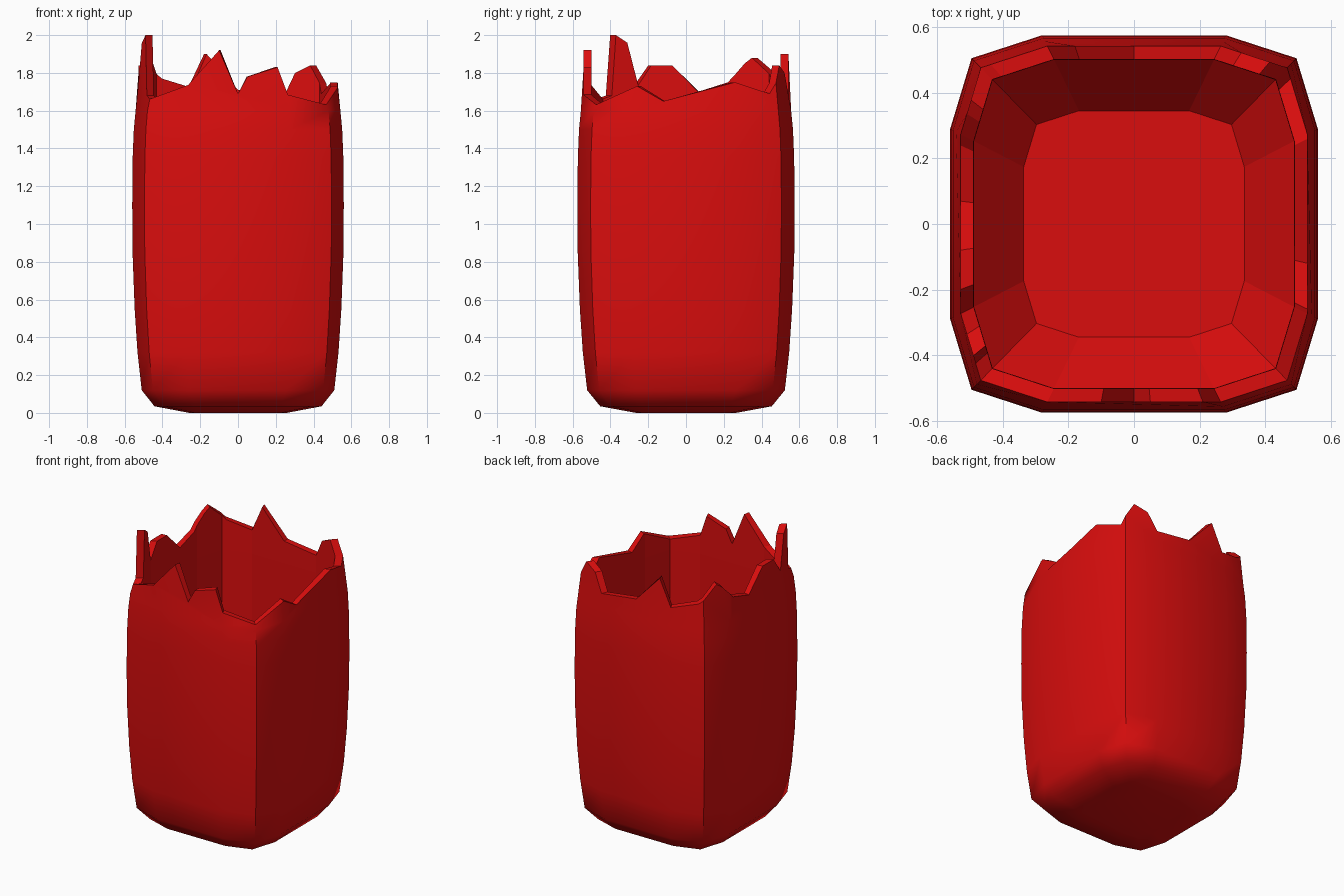
import bpy
import bmesh
from math import atan2, pi, radians, sin, cos

old = bpy.data.objects.get("Cube")
if old:
    bpy.data.objects.remove(old)

# Twelve-sided rounded-square cross-section, mirrored from one quarter
quarter = [(0.56, 0.29), (0.495, 0.505), (0.28, 0.575)]
corners = sorted(((x * sx, y * sy) for x, y in quarter
                  for sx in (1, -1) for sy in (1, -1)),
                 key=lambda p: atan2(p[1], p[0]))
angles = [atan2(y, x) for x, y in corners]
N = len(corners)

# Barrel profiles: (height, scale of the cross-section), bottom to top
outer_profile = [(0, 0.46), (0.035, 0.79), (0.12, 0.91), (0.32, 0.95),
                 (0.55, 0.977), (0.85, 0.997), (1.1, 1), (1.35, 0.996),
                 (1.5, 0.985), (1.6, 0.968)]
inner_profile = [(0.11, 0.6), (0.3, 0.87), (1.56, 0.87)]
OUTER_RIM, INNER_RIM = 0.943, 0.872

# Broken edge, counter-clockwise: position around each wall and height
front = [(-0.46, 1.66), (-0.27, 1.73), (-0.1, 1.92), (0, 1.69),
         (0.05, 1.78), (0.21, 1.83), (0.27, 1.67), (0.46, 1.63)]
left = [(-0.26, 1.73), (-0.12, 1.65), (0.26, 1.75), (0.45, 1.69)]
back = [(0.41, 1.84), (0.34, 1.8), (0.26, 1.67), (0, 1.71), (-0.18, 1.9),
        (-0.26, 1.72), (-0.44, 1.77)]
right = [(0.38, 1.88), (0.33, 1.85), (0.24, 1.75), (0.07, 1.7), (-0.08, 1.84),
         (-0.2, 1.84), (-0.27, 1.72), (-0.33, 1.96), (-0.41, 2.0),
         (-0.44, 1.68)]
W, D = 0.53, 0.543
rim = ([(atan2(-D if abs(u) < 0.4 else -0.475, u), z) for u, z in front]
       + [(atan2(u, W if u < 0.4 else 0.485), z) for u, z in left]
       + [(atan2(D if abs(u) < 0.4 else 0.49, u), z) for u, z in back]
       + [(atan2(u, -W if abs(u) < 0.3 else -0.5), z) for u, z in right])
rim = sorted((a % (2 * pi), z) for a, z in rim)


def rim_height(angle):
    """Height of the broken edge at an angle, running straight between points."""
    angle %= 2 * pi
    loop = [(rim[-1][0] - 2 * pi, rim[-1][1])] + rim + [(rim[0][0] + 2 * pi, rim[0][1])]
    for (a, za), (b, zb) in zip(loop, loop[1:]):
        if a <= angle <= b:
            return za + (zb - za) * (angle - a) / max(b - a, 1e-6)


def on_side(i, angle):
    """Where a ray at this angle meets side i of the cross-section."""
    (x1, y1), (x2, y2) = corners[i], corners[(i + 1) % N]
    ex, ey = x2 - x1, y2 - y1
    dx, dy = cos(angle), sin(angle)
    r = (x1 * ey - y1 * ex) / (dx * ey - dy * ex)
    return r * dx, r * dy


# Rim points grouped by side, each group starting at a corner
sides = []
for i in range(N):
    a = angles[i]
    span = (angles[(i + 1) % N] - a) % (2 * pi)
    group = [(corners[i], rim_height(a))]
    inside = sorted(((b - a) % (2 * pi), z) for b, z in rim)
    for off, z in inside:
        if 0.012 < off < span - 0.012:
            group.append((on_side(i, a + off), z))
    sides.append(group)

bm = bmesh.new()


def shell(profile, rim_scale, inward):
    """Loft the rings, close the bottom and join the top ring to the rim."""
    rings = [[bm.verts.new((x * s, y * s, z)) for x, y in corners]
             for z, s in profile]
    edge = [[bm.verts.new((x * rim_scale, y * rim_scale, z))
             for (x, y), z in group] for group in sides]

    def face(verts, smooth):
        f = bm.faces.new(verts[::-1] if inward else verts)
        f.smooth = smooth

    face(rings[0][::-1], not inward)
    for i in range(N):
        j = (i + 1) % N
        for low, high in zip(rings, rings[1:]):
            face([low[i], low[j], high[j], high[i]], not inward)
        top = edge[i] + [edge[j][0]]
        face([rings[-1][i], rings[-1][j]] + top[::-1], not inward)
    return [v for group in edge for v in group]


outside = shell(outer_profile, OUTER_RIM, False)
inside = shell(inner_profile, INNER_RIM, True)

# Flat broken faces across the wall thickness
for k in range(len(outside)):
    n = (k + 1) % len(outside)
    bm.faces.new([outside[k], outside[n], inside[n], inside[k]])

mesh = bpy.data.meshes.new("broken_vessel")
bm.to_mesh(mesh)
bm.free()
vessel = bpy.data.objects.new("broken_vessel", mesh)
bpy.context.collection.objects.link(vessel)

# Single red material
red = bpy.data.materials.new("red")
red.use_nodes = True
red.diffuse_color = (0.7, 0.004, 0.004, 1)
red.node_tree.nodes["Principled BSDF"].inputs["Base Color"].default_value = red.diffuse_color
mesh.materials.append(red)

# Smooth outside, crisp rim and flat-sided inside
bpy.ops.object.select_all(action="DESELECT")
vessel.select_set(True)
bpy.context.view_layer.objects.active = vessel
smooth_flags = [p.use_smooth for p in mesh.polygons]
bpy.ops.object.shade_smooth_by_angle(angle=radians(50))
mesh.polygons.foreach_set("use_smooth", smooth_flags)
